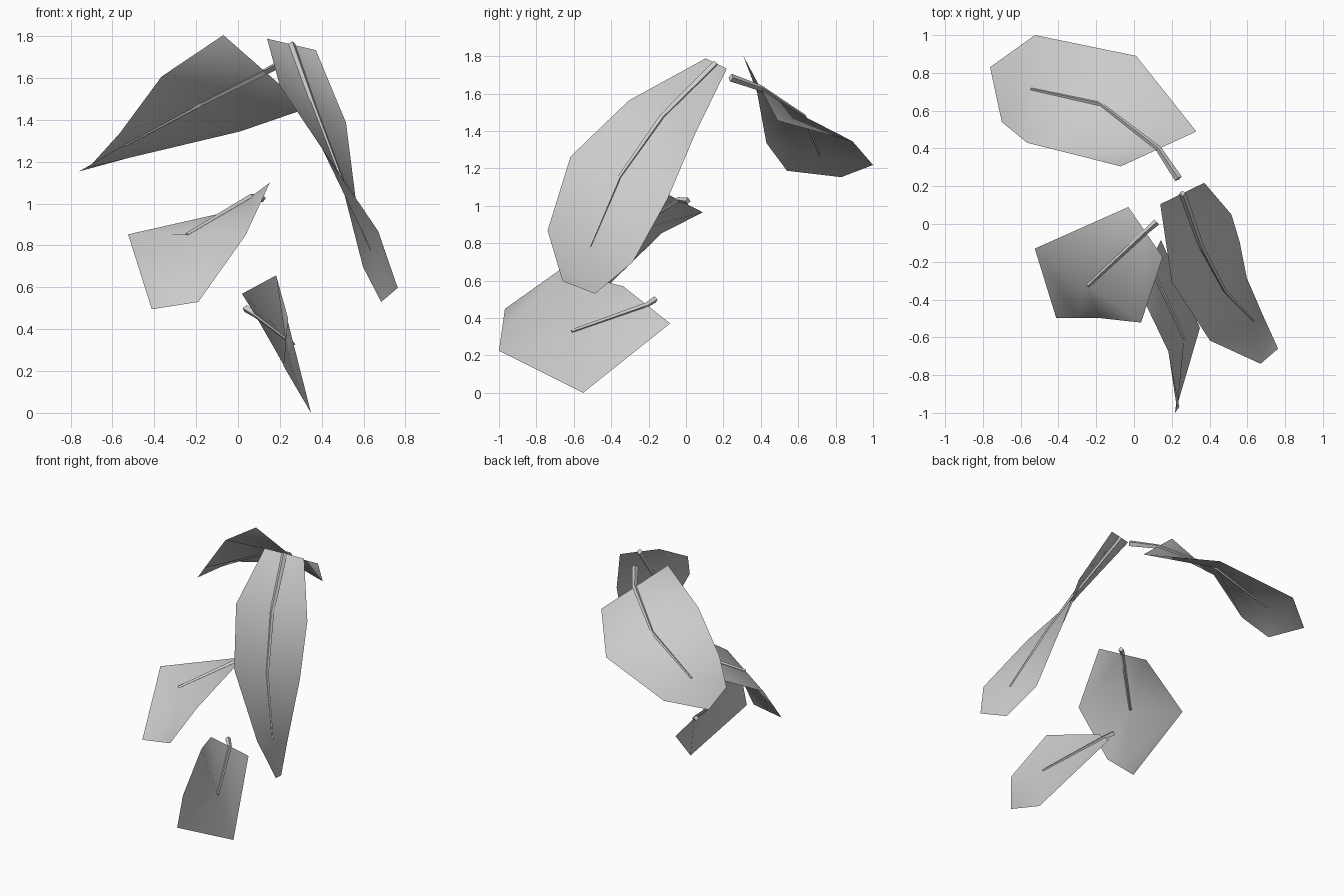
import bpy
from mathutils import Vector

if "Cube" in bpy.data.objects:
    bpy.data.objects.remove(bpy.data.objects["Cube"])


def leaf_blade(name, rows):
    """Thin blade: a strip of left/right edge pairs with a midrib column."""
    verts, faces = [], []
    for left, right in rows:
        l, r = Vector(left), Vector(right)
        verts += [l, (l + r) / 2, r]
    for i in range(len(rows) - 1):
        for a in (3 * i, 3 * i + 1):
            faces += [(a, a + 1, a + 3), (a + 1, a + 4, a + 3)]
    mesh = bpy.data.meshes.new(name)
    mesh.from_pydata(verts, [], faces)
    mesh.shade_smooth()
    bpy.context.collection.objects.link(bpy.data.objects.new(name, mesh))


def leaf_stem(name, start, rows, r0, r1):
    """Tapered four-sided stem running along the middle of the blade."""
    pts = [Vector(start)] if start else []
    pts += [(Vector(l) + Vector(r)) / 2 for l, r in rows[:-1]]
    curve = bpy.data.curves.new(name, 'CURVE')
    curve.dimensions = '3D'
    curve.bevel_depth = 1.0
    curve.bevel_resolution = 0
    curve.use_fill_caps = True
    spline = curve.splines.new('POLY')
    spline.use_smooth = False
    spline.points.add(len(pts) - 1)
    for i, (p, co) in enumerate(zip(spline.points, pts)):
        p.co = (*co, 1)
        p.radius = r0 + (r1 - r0) * i / (len(pts) - 1)
    bpy.context.collection.objects.link(bpy.data.objects.new(name, curve))


# Each leaf: stem start, stem radii, then (left, right) edge pairs from base to tip
leaves = {
    "back_leaf": ((.235, .24, 1.685), .021, .006, [
        ((-.07, .305, 1.805), (.33, .49, 1.455)),
        ((-.365, .38, 1.607), (.011, .89, 1.345)),
        ((-.566, .43, 1.335), (-.524, 1.0, 1.218)),
        ((-.70, .54, 1.187), (-.762, .83, 1.153))]),
    "right_leaf": (None, .02, .006, [
        ((.372, .218, 1.733), (.139, .105, 1.788)),
        ((.516, .05, 1.387), (.20, -.307, 1.562)),
        ((.56, -.097, 1.04), (.402, -.617, 1.263)),
        ((.597, -.285, .698), (.67, -.74, .868)),
        ((.684, -.487, .53), (.763, -.66, .597))]),
    "left_leaf": ((.12, .01, 1.025), .018, .01, [
        ((.152, -.175, 1.10), (-.03, .09, .965)),
        ((.037, -.522, .85), (-.525, -.13, .853)),
        ((-.19, -.497, .53), (-.412, -.497, .495))]),
    "front_leaf": ((.035, -.165, .50), .018, .01, [
        ((.143, -.085, .371), (.019, -.335, .569)),
        ((.349, -.55, 0), (.182, -.675, .657)),
        ((.217, -1.0, .225), (.24, -.968, .449))]),
}

for part, (start, r0, r1, rows) in leaves.items():
    leaf_blade(part + "_blade", rows)
    leaf_stem(part + "_stem", start, rows, r0, r1)
